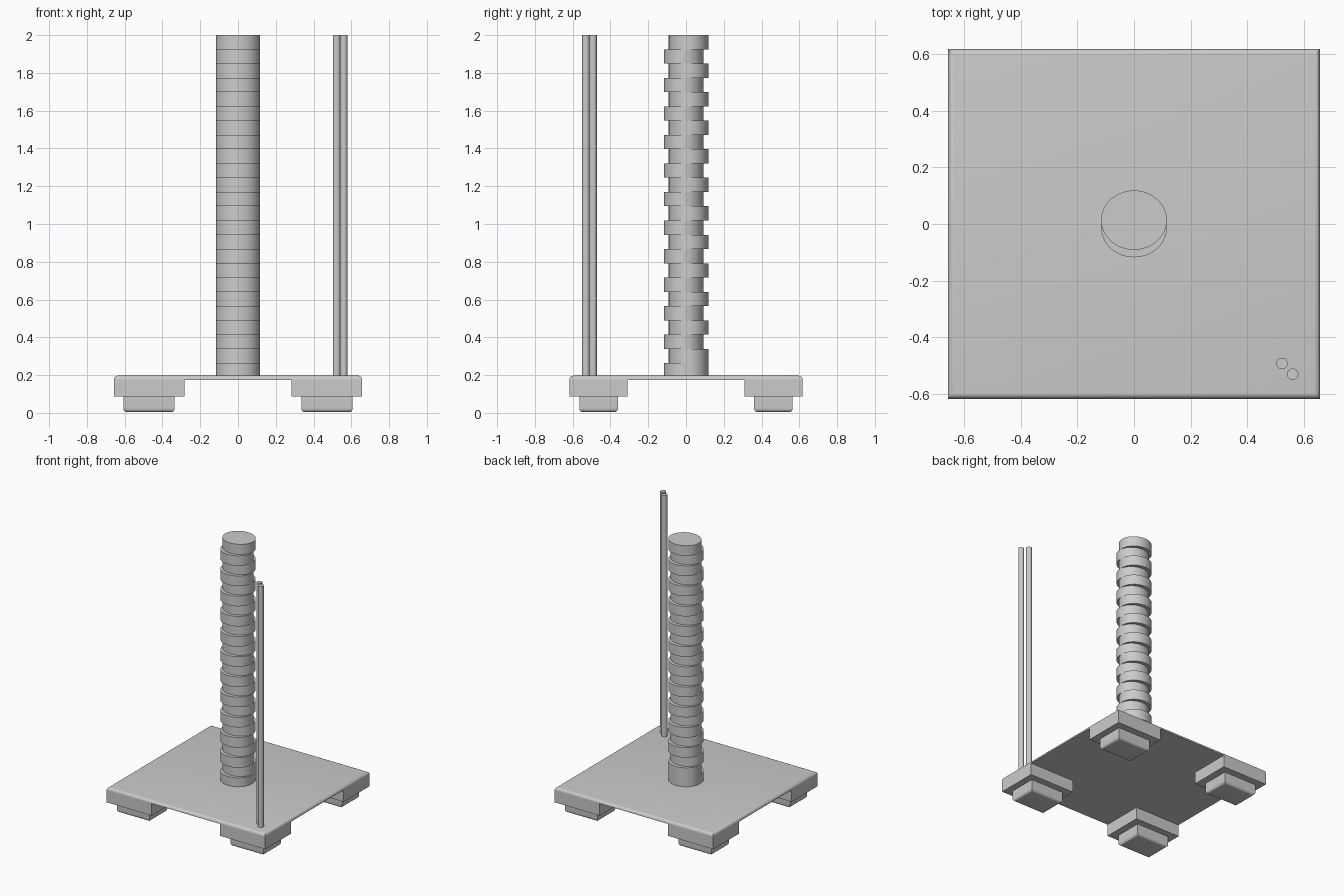
import bpy, bmesh, math

cube = bpy.data.objects.get("Cube")
if cube:
    bpy.data.objects.remove(cube, do_unlink=True)

grey = bpy.data.materials.new("plain_grey")
grey.use_nodes = True
GREY = (0.6, 0.6, 0.6, 1)
grey.diffuse_color = GREY
grey.node_tree.nodes["Principled BSDF"].inputs["Base Color"].default_value = GREY


def finish(bm, name):
    mesh = bpy.data.meshes.new(name)
    bm.to_mesh(mesh)
    bm.free()
    mesh.materials.append(grey)
    obj = bpy.data.objects.new(name, mesh)
    bpy.context.collection.objects.link(obj)
    bpy.ops.object.select_all(action="DESELECT")
    obj.select_set(True)
    bpy.context.view_layer.objects.active = obj
    bpy.ops.object.shade_smooth_by_angle(angle=math.radians(35))
    return obj


def box(name, x, y, z, round_z=None, radius=0.02):
    """Box from (min, max) ranges; the rim at height round_z is rounded."""
    bm = bmesh.new()
    bmesh.ops.create_cube(bm, size=1)
    for v in bm.verts:
        v.co = [r[0] if c < 0 else r[1] for c, r in zip(v.co, (x, y, z))]
    if round_z is not None:
        rim = [e for e in bm.edges if all(abs(v.co.z - round_z) < 1e-5 for v in e.verts)]
        bmesh.ops.bevel(bm, geom=rim, offset=radius, segments=5, profile=0.5, affect="EDGES")
    return finish(bm, name)


def disc(name, cx, cy, rx, ry, z0, z1, sides=48):
    """Upright elliptical cylinder."""
    bm = bmesh.new()
    bmesh.ops.create_cone(bm, cap_ends=True, segments=sides, radius1=1, radius2=1, depth=1)
    for v in bm.verts:
        v.co = (cx + v.co.x * rx, cy + v.co.y * ry, z0 if v.co.z < 0 else z1)
    return finish(bm, name)


# Base plate with rounded upper rim
HX, HY, UNDER, TOP = 0.657, 0.617, 0.175, 0.197
box("base_plate", (-HX, HX), (-HY, HY), (UNDER, TOP), TOP)


def span(sign, near, far):
    return tuple(sorted((sign * near, sign * far)))


# Corner blocks and feet
for sx, side in ((-1, "right"), (1, "left")):
    for sy, end in ((-1, "front"), (1, "back")):
        box(f"corner_block_{end}_{side}", span(sx, 0.282, HX), span(sy, 0.31, HY), (0.086, UNDER))
        box(f"foot_{end}_{side}", span(sx, 0.335, 0.607), span(sy, 0.36, 0.565), (0.004, 0.086), 0.004)

# Column of discs stepping alternately back and forward
PITCH = 0.0755
for i in range(24):
    z1 = 2 - i * PITCH
    z0 = max(z1 - PITCH, TOP)
    if i == 22:
        z0 = TOP  # lowest back disc reaches down to the plate
    offset = 0.0135 if i % 2 == 0 else -0.0125
    disc(f"column_disc_{i + 1}", 0, offset, 0.116, 0.105, z0, z1)

# Pair of thin rods in the front left corner
for n, (x, y) in enumerate(((0.522, -0.492), (0.56, -0.53))):
    disc(f"rod_{n + 1}", x, y, 0.02, 0.02, TOP, 2, 24)
